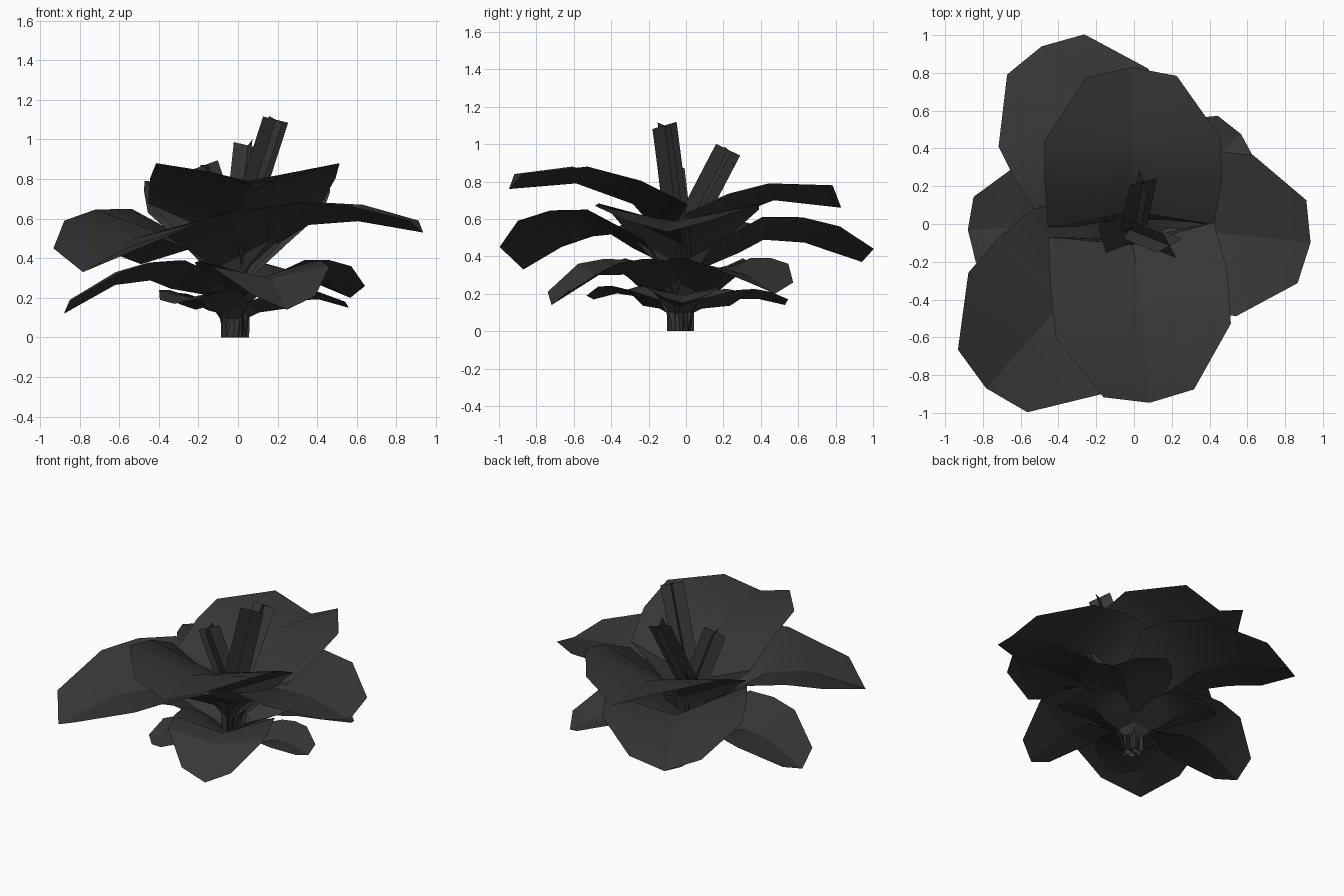
import bpy, bmesh, math
from mathutils import Vector

cube = bpy.data.objects.get("Cube")
if cube:
    bpy.data.objects.remove(cube, do_unlink=True)

charcoal = bpy.data.materials.new("charcoal")
charcoal.use_nodes = True
charcoal.diffuse_color = (0.038, 0.038, 0.038, 1)
charcoal.node_tree.nodes["Principled BSDF"].inputs["Base Color"].default_value = charcoal.diffuse_color

CENTRE = Vector((-0.015, -0.03, 0))
UP = Vector((0, 0, 1))


def make_object(name, bm):
    mesh = bpy.data.meshes.new(name)
    bm.to_mesh(mesh)
    bm.free()
    mesh.materials.append(charcoal)
    mesh.shade_smooth()
    mesh.set_sharp_from_angle(angle=math.radians(20))
    obj = bpy.data.objects.new(name, mesh)
    bpy.context.collection.objects.link(obj)


def petal(name, heading, root, reach, size, tip, corner, edge, start):
    """Folded, cupped petal: midrib and edge stations from the stalk to the tip."""
    a = math.radians(heading)
    out, side = Vector((math.cos(a), math.sin(a), 0)), Vector((-math.sin(a), math.cos(a), 0))
    far = reach - 0.38 * size
    half = (root + far) / 2
    # Each station: midrib radius, midrib height, edge radius, edge height, half width
    stations = [
        (0.05, 0, 0.04, 0, 0.04),
        (0.05, start * 0.4, 0.05, start * 0.45, 0.06),
        (0.06 + root * 0.3, start * 0.55, 0.02 + root * 0.15, start * 0.76, 0.27 * size),
        (root + 0.08 * size, start - 0.2 * size, root, start, 0.44 * size),
        (half, (start + edge) / 2 - 0.1 * size, half, (start + edge) / 2 + 0.025 * size, 0.47 * size),
        (far + 0.02 * size, edge - 0.09 * size, far, edge, 0.465 * size),
        (reach, tip, reach - 0.05 * size, corner, 0.24 * size),
    ]
    bm = bmesh.new()
    rows = []
    for mr, mz, er, ez, w in stations:
        points = [out * er + side * w + UP * ez, out * mr + UP * mz, out * er - side * w + UP * ez]
        rows.append([bm.verts.new(p + (CENTRE if mr < 0.15 else Vector())) for p in points])
    for low, high in zip(rows, rows[1:]):
        for i in range(2):
            bm.faces.new((low[i], low[i + 1], high[i + 1], high[i]))
    make_object(name, bm)


def stamen(name, bend, tip, turn):
    """Cross-shaped stalk of four fins, swept from the ground to its tip."""
    path = [CENTRE, Vector(bend), Vector(tip)]
    axis = (path[2] - path[1]).normalized()
    u = axis.cross(Vector((0, 1, 0))).normalized()
    v = axis.cross(u)
    bm = bmesh.new()
    rows = []
    for p in path:
        ring = [bm.verts.new(p)]
        for k in range(4):
            a = math.radians(turn + 90 * k)
            offset = (u * math.cos(a) + v * math.sin(a)) * 0.075
            if p is CENTRE:
                offset.z = 0
            ring.append(bm.verts.new(p + offset))
        rows.append(ring)
    for low, high in zip(rows, rows[1:]):
        for k in range(1, 5):
            bm.faces.new((low[0], low[k], high[k], high[0]))
    make_object(name, bm)


# Upper petals
petal("upper_petal_back", 91, 0.02, 0.83, 1, 0.66, 0.78, 0.79, 0.63)
petal("upper_petal_front", -85, 0.0, 0.95, 1, 0.76, 0.84, 0.88, 0.68)

# Middle petals
petal("middle_petal_front_right", -132, 0.3, 1.17, 1.03, 0.33, 0.45, 0.59, 0.65)
petal("middle_petal_left", -6, 0.12, 0.94, 0.92, 0.53, 0.59, 0.67, 0.65)
petal("middle_petal_back_right", 117.5, 0.24, 1.06, 0.96, 0.37, 0.44, 0.56, 0.61)

# Lower petals
petal("lower_petal_right", 182, 0.28, 0.88, 0.72, 0.12, 0.19, 0.33, 0.39)
petal("lower_petal_back_left", 40, 0.2, 0.74, 0.64, 0.20, 0.26, 0.36, 0.39)
petal("lower_petal_front_left", -71, 0.2, 0.76, 0.68, 0.14, 0.21, 0.36, 0.38)

# Small leaves under the flower
petal("small_leaf_front", -123, 0.24, 0.59, 0.42, 0.17, 0.19, 0.24, 0.22)
petal("small_leaf_left", -2, 0.21, 0.56, 0.42, 0.15, 0.18, 0.23, 0.23)
petal("small_leaf_back", 112, 0.22, 0.57, 0.42, 0.14, 0.17, 0.21, 0.22)

# Stamens
stamen("stamen_tall", (-0.02, -0.03, 0.45), (0.19, -0.115, 1.1), 30)
stamen("stamen_back", (0.0, -0.02, 0.5), (0.05, 0.225, 0.97), 15)
stamen("stamen_right", (-0.03, -0.03, 0.45), (-0.17, -0.08, 0.87), 15)
